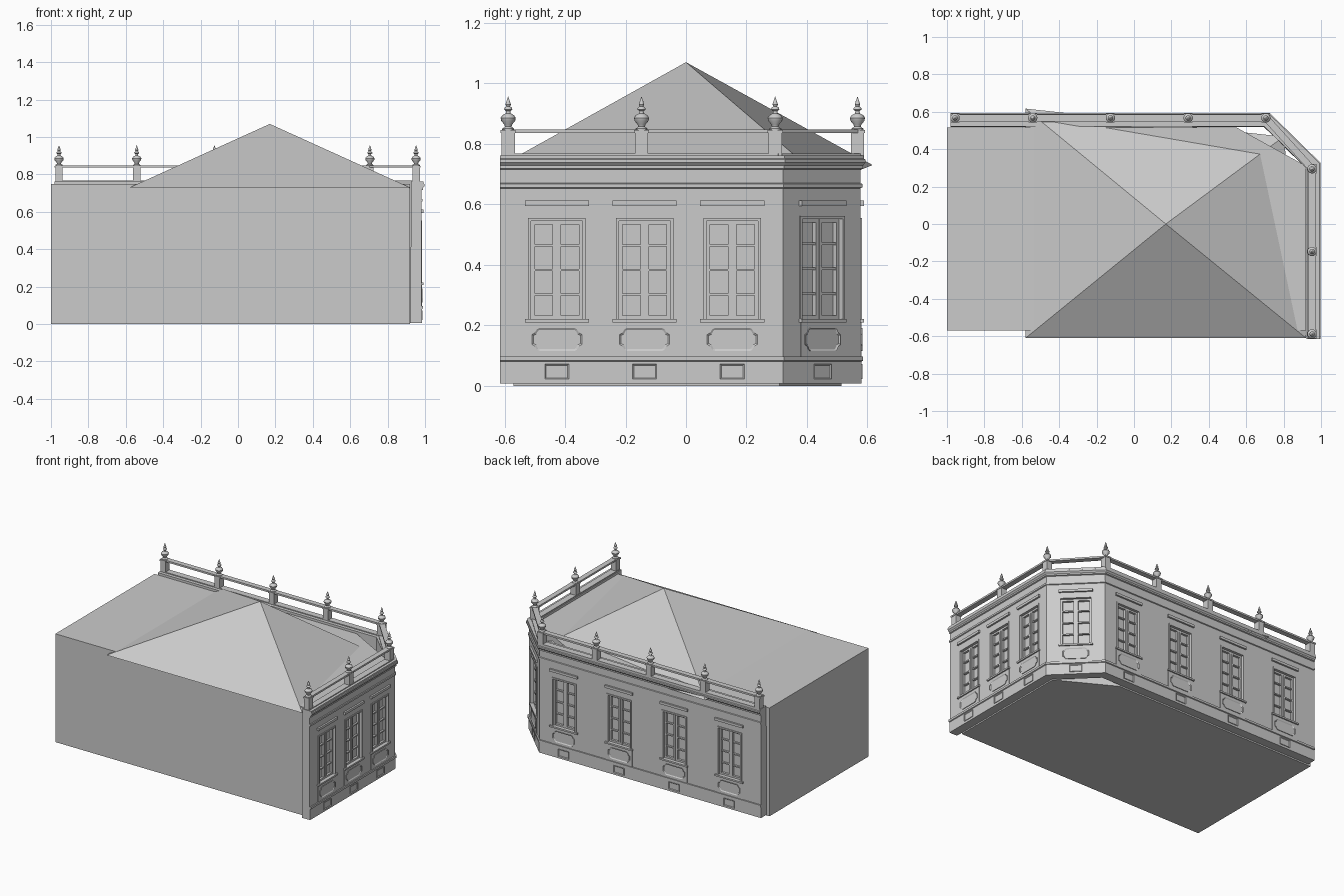
import bpy, bmesh, math
from mathutils import Vector, Matrix

if "Cube" in bpy.data.objects:
    bpy.data.objects.remove(bpy.data.objects["Cube"])


def finish(name, bm, smooth=False):
    bmesh.ops.recalc_face_normals(bm, faces=bm.faces[:])
    me = bpy.data.meshes.new(name)
    bm.to_mesh(me)
    bm.free()
    ob = bpy.data.objects.new(name, me)
    bpy.context.collection.objects.link(ob)
    if smooth:
        bpy.ops.object.select_all(action='DESELECT')
        ob.select_set(True)
        bpy.context.view_layer.objects.active = ob
        bpy.ops.object.shade_smooth_by_angle(angle=math.radians(40))
    return ob


def box(bm, M, u0, u1, v0, v1, z0, z1):
    size = Matrix.Diagonal((u1 - u0, v1 - v0, z1 - z0, 1))
    mid = Matrix.Translation(((u0 + u1) / 2, (v0 + v1) / 2, (z0 + z1) / 2))
    bmesh.ops.create_cube(bm, size=1, matrix=M @ mid @ size)


def prism(bm, rings):
    """Closed solid through a list of equal-length vertex rings."""
    vs = [[bm.verts.new(p) for p in r] for r in rings]
    n = len(vs[0])
    for a, b in zip(vs, vs[1:]):
        for i in range(n):
            bm.faces.new((a[i], a[(i + 1) % n], b[(i + 1) % n], b[i]))
    bm.faces.new(vs[0])
    return bm.faces.new(vs[-1])


def framed_panel(bm, M, pts, v0, v1, rim, sink):
    """Raised outline with a sunken field inside."""
    face = prism(bm, [[M @ Vector((u, v, z)) for u, z in pts] for v in (v0, v1)])
    bmesh.ops.recalc_face_normals(bm, faces=bm.faces[:])
    bmesh.ops.inset_region(bm, faces=[face], thickness=rim, depth=-sink)


def wall_matrix(a, b):
    """Local axes: u along the wall, v outward, z up."""
    d = (b - a).normalized()
    M = Matrix(((d.x, -d.y, 0, a.x), (d.y, d.x, 0, a.y), (0, 0, 1, 0), (0, 0, 0, 1)))
    return M, (b - a).length


def sweep(bm, path, profile):
    """Mitred sweep of an (outward offset, z) profile along the path."""
    normals = []
    for a, b in zip(path, path[1:]):
        d = (b - a).normalized()
        normals.append(Vector((-d.y, d.x)))
    rings = []
    for i, p in enumerate(path):
        n1, n2 = normals[max(i - 1, 0)], normals[min(i, len(normals) - 1)]
        m = (n1 + n2) / (1 + n1.dot(n2))
        rings.append([(p.x + m.x * o, p.y + m.y * o, z) for o, z in profile])
    prism(bm, rings)


# Plain main block with a cut corner
bm = bmesh.new()
plan = [(-1, -.57), (.92, -.57), (.92, .31), (.55, .515), (-1, .515)]
prism(bm, [[(x, y, z) for x, y in plan] for z in (0, .75)])
finish("main_block", bm)

# Lopsided pyramid roof
bm = bmesh.new()
base = [bm.verts.new(p) for p in
        [(-.58, -.61, .73), (.92, -.61, .73), (.80, .467, .67), (-.58, .617, .73)]]
apex = bm.verts.new((.17, 0, 1.07))
for i in range(4):
    bm.faces.new((base[i], base[(i + 1) % 4], apex))
finish("roof", bm)

# Facade shell wrapping the back, the cut corner and the right side
path = [Vector(p) for p in [(-.98, .577), (.718, .577), (.98, .32), (.98, -.615)]]
bm = bmesh.new()
sweep(bm, path, [(-.058, .007), (.003, .007), (.003, .08), (.009, .083), (.009, .097),
                 (0, .097), (0, .653), (.006, .656), (.006, .668), (0, .67), (0, .715),
                 (.008, .718), (.008, .728), (.017, .738), (.017, .748), (.012, .751),
                 (.012, .762), (-.055, .762)])
facade = finish("facade", bm)

# Window positions: (wall index, distance along wall, half width, top)
walls = [wall_matrix(a, b) for a, b in zip(path, path[1:])]
spots = [(0, x + .98, .085, .545) for x in (-.738, -.315, .107, .53)]
spots += [(1, walls[1][1] / 2, .095, .552)]
spots += [(2, .32 - y, .085, .545) for y in (.153, -.137, -.427)]

cut = bmesh.new()
for wi, c, hw, top in spots:
    M = walls[wi][0] @ Matrix.Translation((c, 0, 0))
    box(cut, M, -hw, hw, -.028, .02, .221, top)

    # Casing, sill, hood and glazing bars
    bm = bmesh.new()
    for s in (-1, 1):
        a, b = sorted((s * hw, s * (hw + .01)))
        box(bm, M, a, b, -.004, .005, .221, top + .01)
        a, b = sorted((s * hw, s * (hw - .012)))
        box(bm, M, a, b, -.028, -.012, .221, top)
        a, b = sorted((s * .002, s * .014))
        box(bm, M, a, b, -.028, -.012, .221, top)
    box(bm, M, -hw, hw, -.004, .005, top, top + .01)
    for z in (.221, top - .012):
        box(bm, M, -hw, hw, -.028, -.013, z, z + .012)
    for k in (1, 2, 3):
        z = .221 + (top - .221) * k / 4
        box(bm, M, -hw, hw, -.028, -.015, z - .004, z + .004)
    box(bm, M, -.002, .002, -.028, -.015, .221, top)
    box(bm, M, -.106, .106, -.004, .012, .21, .221)
    box(bm, M, -.106, .106, -.004, .012, .595, .612)
    finish("window", bm)

    # Apron below the sill with a notched-corner panel
    bm = bmesh.new()
    box(bm, M, -.1, .1, -.004, .003, .097, .21)
    quarter = [(.083, .016), (.073, .022), (.066, .034), (.058, .038)]
    outline = []
    for sx, sz in ((1, 1), (-1, 1), (-1, -1), (1, -1)):
        q = quarter if sx * sz > 0 else quarter[::-1]
        outline += [(sx * x, .153 + sz * z) for x, z in q]
    framed_panel(bm, M, outline, .001, .007, .006, .004)
    finish("window_apron", bm)

    # Plinth vent
    bm = bmesh.new()
    framed_panel(bm, M, [(-.04, .022), (.04, .022), (.04, .072), (-.04, .072)],
                 0, .007, .009, .006)
    finish("plinth_vent", bm)

cutter = finish("window_cutter", cut)
cutter.hide_render = True
cutter.hide_viewport = True
mod = facade.modifiers.new("openings", 'BOOLEAN')
mod.object = cutter
mod.solver = 'EXACT'

# Parapet posts with turned finials
back = [Vector((-.957 + .4155 * i, .567)) for i in range(5)]
right = [Vector((.952, y)) for y in (.295, -.147, -.588)]
posts = back + right
turned = [(0, .843), (.02, .843), (.02, .85), (.011, .857), (.013, .864), (.023, .876),
          (.025, .886), (.019, .895), (.008, .901), (.007, .908), (.014, .914),
          (.012, .92), (.006, .924), (.009, .93), (.006, .94), (0, .957)]
for p in posts:
    bm = bmesh.new()
    M = Matrix.Translation((p.x, p.y, 0))
    box(bm, M, -.02, .02, -.022, .022, .755, .838)
    box(bm, M, -.023, .023, -.025, .025, .836, .846)
    finish("parapet_post", bm)
    bm = bmesh.new()
    vs = [bm.verts.new((p.x + r, p.y, z)) for r, z in turned]
    es = [bm.edges.new(e) for e in zip(vs, vs[1:])]
    bmesh.ops.spin(bm, geom=vs + es, cent=(p.x, p.y, 0), axis=(0, 0, 1),
                   angle=math.tau, steps=16)
    bmesh.ops.remove_doubles(bm, verts=bm.verts[:], dist=1e-4)
    finish("finial", bm, smooth=True)

# Parapet base course and top rail
line = [back[0] - Vector((.02, 0)), back[-1], right[0], right[-1] - Vector((0, .02))]
for name, w, z0, z1 in (("parapet_base", .022, .758, .768), ("parapet_rail", .018, .836, .848)):
    bm = bmesh.new()
    sweep(bm, line, [(-w, z0), (w, z0), (w, z1), (-w, z1)])
    finish(name, bm)
